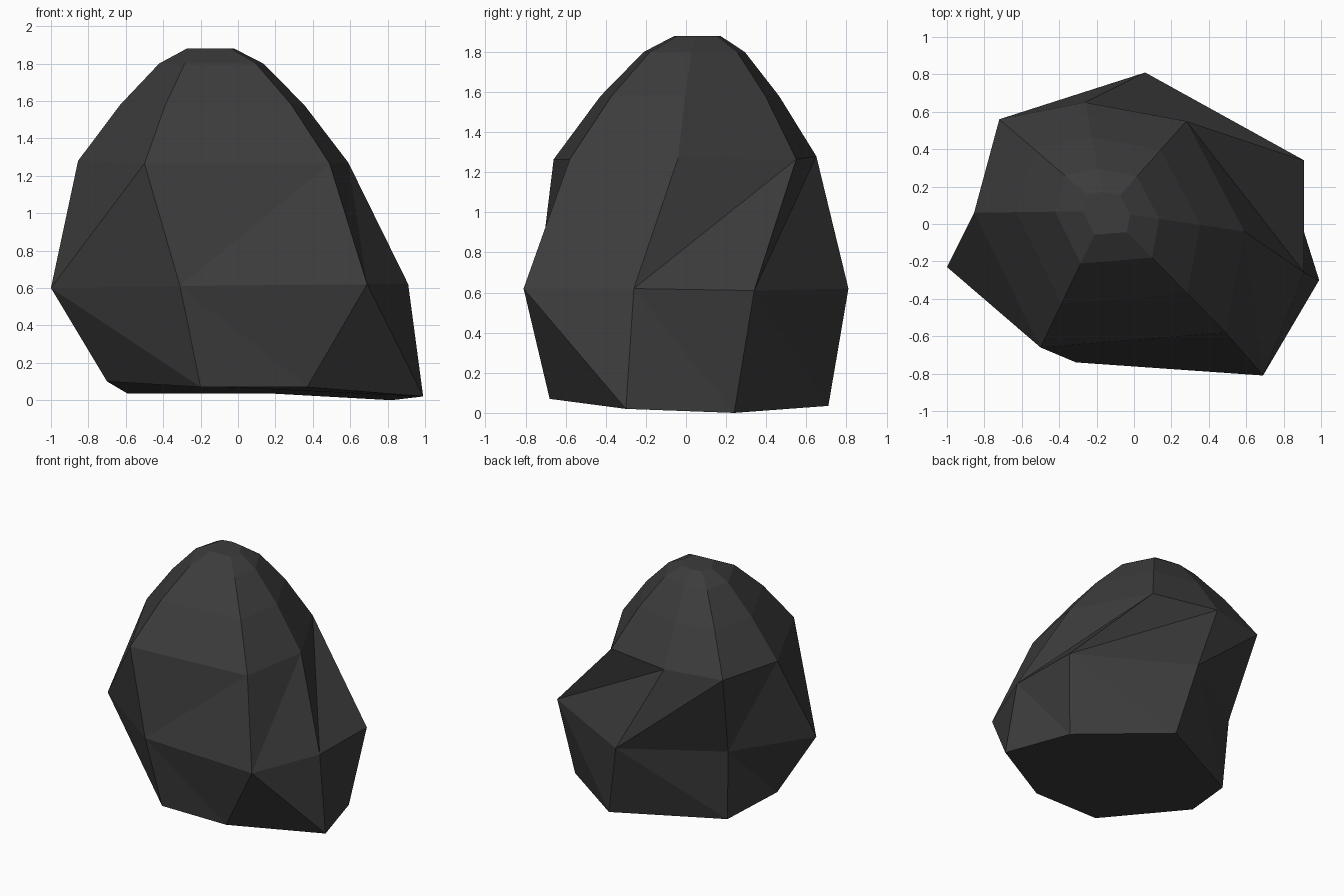
import bpy, bmesh

if "Cube" in bpy.data.objects:
    bpy.data.objects.remove(bpy.data.objects["Cube"])

# Seven-sided boulder: rough lower rings, then a tapering cap
base = [(.37, -.68, .07), (.99, -.30, .02), (.82, .24, 0), (.19, .71, .035),
        (-.59, .315, .035), (-.70, -.16, .10), (-.20, -.68, .07)]
belly = [(.69, -.81, .62), (.91, -.26, .62), (.91, .34, .61), (.06, .81, .62),
         (-.62, .35, .60), (-1.0, -.23, .60), (-.31, -.74, .61)]
shoulder = [(.49, -.58, 1.265), (.59, -.04, 1.27), (.28, .55, 1.265), (-.26, .65, 1.28),
            (-.72, .56, 1.28), (-.855, .06, 1.28), (-.50, -.66, 1.265)]
N = len(base)
CX, CY = -.15, .07


def cap_ring(scale, z):
    return [(CX + scale * (x - CX), CY + scale * (y - CY), z) for x, y, _ in shoulder]


rings = [base, belly, shoulder, cap_ring(.68, 1.58), cap_ring(.385, 1.80), cap_ring(.175, 1.88)]

bm = bmesh.new()
vs = [[bm.verts.new(p) for p in ring] for ring in rings]

# Sides: the rough bands are split into triangles, the cap stays in quads
for level, (lo, hi) in enumerate(zip(vs, vs[1:])):
    for i in range(N):
        a, b, c, d = lo[i], lo[(i + 1) % N], hi[(i + 1) % N], hi[i]
        if level == 0:
            faces = [(a, b, d), (b, c, d)]
        elif level == 1:
            faces = [(a, b, c), (a, c, d)]
        else:
            faces = [(a, b, c, d)]
        for f in faces:
            bm.faces.new(f)

# Bottom and top
bm.faces.new(vs[0][::-1])
bm.faces.new(vs[-1])
bmesh.ops.recalc_face_normals(bm, faces=bm.faces)

mesh = bpy.data.meshes.new("boulder")
bm.to_mesh(mesh)
bm.free()
boulder = bpy.data.objects.new("boulder", mesh)
bpy.context.collection.objects.link(boulder)

stone = bpy.data.materials.new("dark grey stone")
stone.diffuse_color = (.045, .045, .045, 1)
stone.use_nodes = True
stone.node_tree.nodes["Principled BSDF"].inputs["Base Color"].default_value = stone.diffuse_color
mesh.materials.append(stone)
